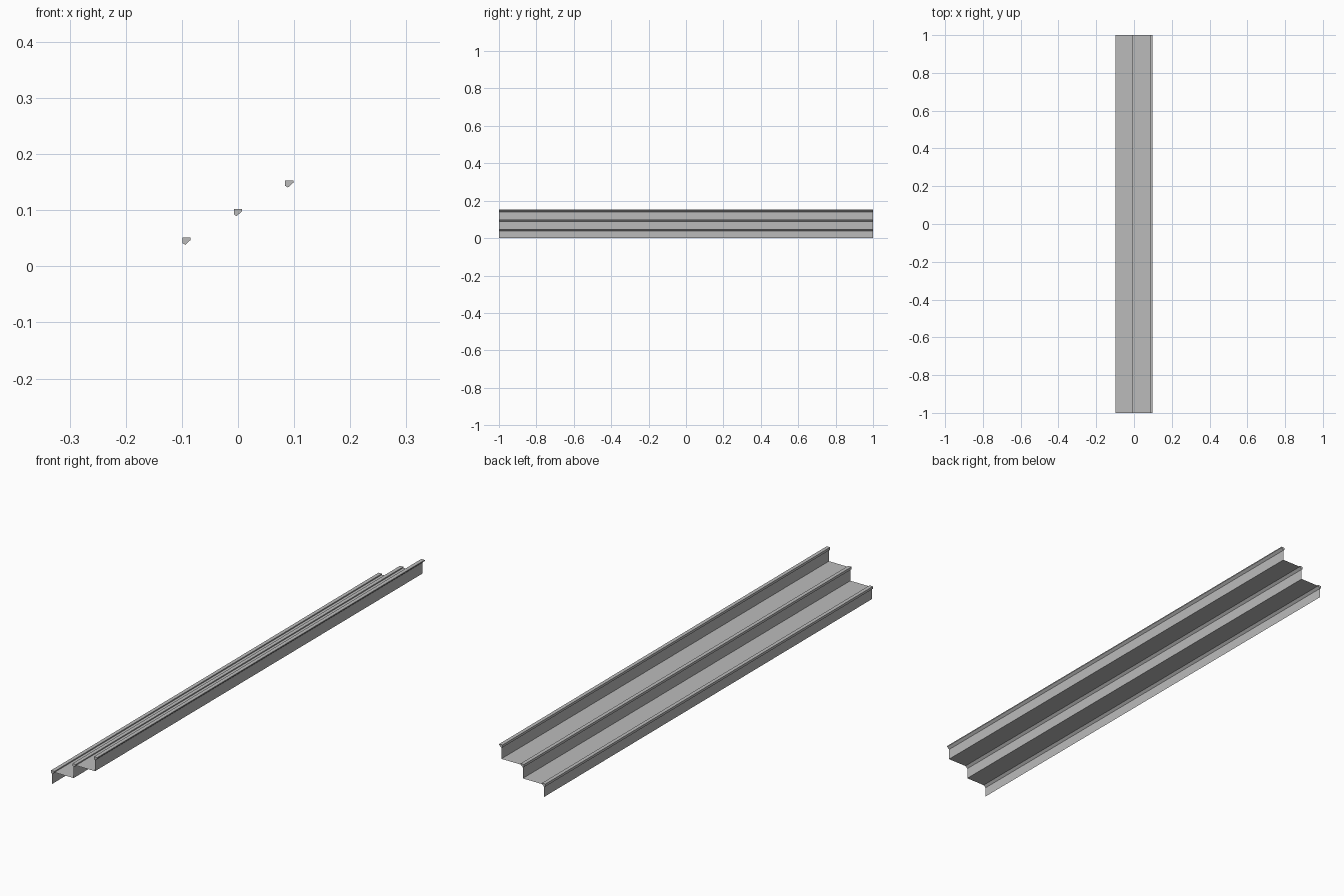
import bpy
import bmesh

cube = bpy.data.objects.get("Cube")
if cube:
    bpy.data.objects.remove(cube, do_unlink=True)

HALF = 1.0        # half length along y
RUN = 0.0915      # step depth
RISE = 0.051      # step height
STEPS = 3
LIP_W = 0.0145    # nosing width
LIP_X = -0.099    # front of the lowest nosing
LIP_EDGE = 0.004  # drop from nosing top to tread
LIP_H = 0.0125    # nosing height
SETBACK = 0.005   # riser behind the nosing front

grey = bpy.data.materials.new("plain grey")
grey.use_nodes = True
colour = (0.5, 0.5, 0.5, 1)
grey.diffuse_color = colour
grey.node_tree.nodes["Principled BSDF"].inputs["Base Color"].default_value = colour


def extrude_profile(name, points, closed=False):
    """Sweep an x-z profile along y; closed profiles get end caps."""
    bm = bmesh.new()
    front = [bm.verts.new((x, -HALF, z)) for x, z in points]
    back = [bm.verts.new((x, HALF, z)) for x, z in points]
    n = len(points)
    for i in range(n if closed else n - 1):
        j = (i + 1) % n
        bm.faces.new((front[i], front[j], back[j], back[i]))
    if closed:
        bm.faces.new(front[::-1])
        bm.faces.new(back)
    mesh = bpy.data.meshes.new(name)
    bm.to_mesh(mesh)
    bm.free()
    mesh.materials.append(grey)
    obj = bpy.data.objects.new(name, mesh)
    bpy.context.collection.objects.link(obj)
    return obj


for i in range(STEPS):
    x = LIP_X + i * RUN
    top = (i + 1) * RISE
    riser_x = x + SETBACK
    foot = 0 if i == 0 else i * RISE - LIP_EDGE
    tread_z = top - LIP_EDGE

    # thin upright sheet
    extrude_profile(f"riser_{i + 1}", [(riser_x, foot), (riser_x, top - LIP_H)])

    # solid bar along the step edge
    extrude_profile(f"nosing_{i + 1}", [
        (riser_x, top - LIP_H),
        (x, top - LIP_H + 0.003),
        (x, top),
        (x + LIP_W, top),
        (x + LIP_W, tread_z),
    ], closed=True)

    # flat sheet back to the next riser
    if i < STEPS - 1:
        extrude_profile(f"tread_{i + 1}",
                        [(x + LIP_W, tread_z), (riser_x + RUN, tread_z)])
